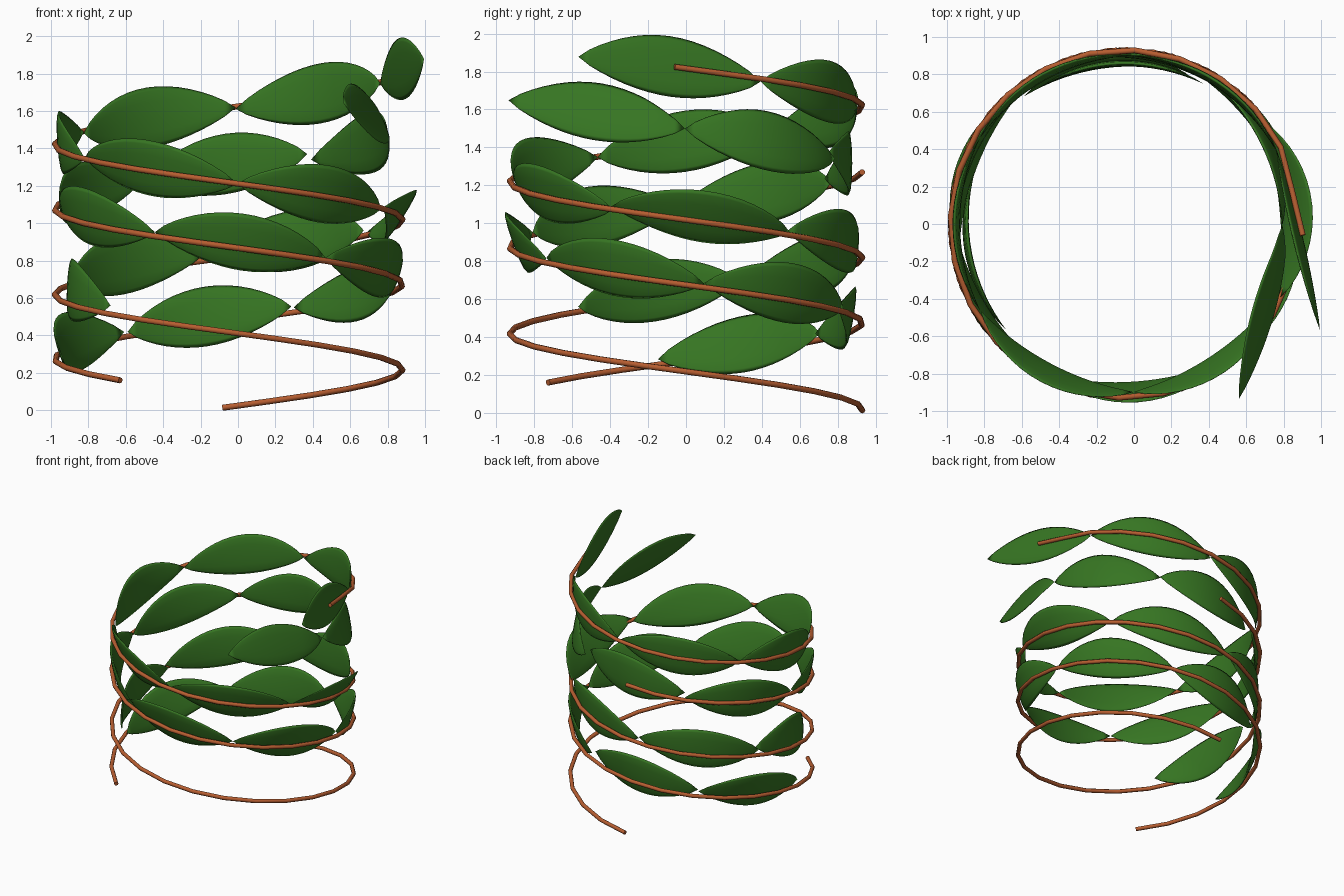
import bpy, bmesh
from math import sin, cos, pi, radians
from mathutils import Vector

old = bpy.data.objects.get("Cube")
if old:
    bpy.data.objects.remove(old)

CENTRE_X = -0.05
RADIUS = 0.93
PITCH = 0.80            # rise per turn
UP = Vector((0, 0, 1))


def material(name, colour):
    mat = bpy.data.materials.new(name)
    mat.use_nodes = True
    mat.diffuse_color = (*colour, 1)
    mat.node_tree.nodes["Principled BSDF"].inputs["Base Color"].default_value = (*colour, 1)
    return mat


GREEN = material("leaf green", (0.037, 0.178, 0.016))
BROWN = material("stem brown", (0.47, 0.11, 0.03))


# Clockwise rising spiral that runs straight on after the angle "tail"
class Spiral:
    def __init__(self, start_angle, start_z, tail, tail_dir, shrink_from=9999):
        self.start_angle, self.start_z = start_angle, start_z
        self.tail, self.tail_dir = tail, Vector(tail_dir).normalized()
        self.shrink_from = shrink_from

    def at(self, t):
        """Point and outward direction after t degrees."""
        s = min(t, self.tail)
        a = radians(self.start_angle - s)
        shrink = max(0, min(1, (s - self.shrink_from) / 55))
        r = RADIUS - 0.06 * shrink
        out = Vector((cos(a), sin(a), 0))
        point = out * r + Vector((CENTRE_X, 0, self.start_z + PITCH * s / 360))
        point.z += 0.025 * shrink
        if t > self.tail:
            d = self.tail_dir
            point += d * radians(t - self.tail) * RADIUS
            out = Vector((-d.y, d.x, 0)).normalized()
        return point, out


# Thin round stem
def stem(name, spiral, first, last, step=15):
    curve = bpy.data.curves.new(name, "CURVE")
    curve.dimensions = "3D"
    curve.bevel_depth = 0.016
    curve.bevel_resolution = 2
    curve.use_fill_caps = True
    count = round((last - first) / step)
    line = curve.splines.new("POLY")
    line.points.add(count)
    for i, p in enumerate(line.points):
        p.co = (*spiral.at(first + (last - first) * i / count)[0], 1)
    curve.materials.append(BROWN)
    bpy.context.collection.objects.link(bpy.data.objects.new(name, curve))


# Pointed, slightly puffed leaf bent along the spiral; lean tips its top outward
def leaf(name, spiral, t0, span, lean, inset, lift,
         rows=16, sides=12, half_width=0.162, puff=0.017):
    bm = bmesh.new()
    tilt = radians(lean)

    def spine(u):
        p, out = spiral.at(t0 + span * u)
        return p - out * (0.03 + inset) + UP * (lift + 0.015 * sin(pi * u)), out

    rings = []
    for i in range(1, rows):
        u = i / rows
        p, out = spine(u)
        across = UP * cos(tilt) + out * sin(tilt)
        normal = out * cos(tilt) - UP * sin(tilt)
        taper = sin(pi * u) ** 0.8
        rings.append([bm.verts.new(p
                      + across * half_width * taper * cos(2 * pi * k / sides)
                      + normal * puff * taper * sin(2 * pi * k / sides))
                      for k in range(sides)])
    base, tip = bm.verts.new(spine(0)[0]), bm.verts.new(spine(1)[0])
    for k in range(sides):
        n = (k + 1) % sides
        for a, b in zip(rings, rings[1:]):
            bm.faces.new((a[k], a[n], b[n], b[k]))
        bm.faces.new((base, rings[0][n], rings[0][k]))
        bm.faces.new((tip, rings[-1][k], rings[-1][n]))
    bmesh.ops.recalc_face_normals(bm, faces=bm.faces)
    for f in bm.faces:
        f.smooth = True
    mesh = bpy.data.meshes.new(name)
    bm.to_mesh(mesh)
    bm.free()
    mesh.materials.append(GREEN)
    bpy.context.collection.objects.link(bpy.data.objects.new(name, mesh))


# Chain of leaves end to end, each with its own lean, inset and lift
def leaf_chain(name, spiral, start, span, poses):
    for i, pose in enumerate(poses):
        leaf(f"{name}_{i + 1}", spiral, start + span * i, span, *pose)


long_spiral = Spiral(90, 0.018, 785, (0.23, -0.95, 0.13))
stem("long_stem", long_spiral, -2, 814)
leaf_chain("long_stem_leaf", long_spiral, 228, 61.8, (
    (-3, 0.05, 0.035), (3, 0, 0.035), (5, 0, 0.025), (33, -0.02, 0.015), (20, 0, 0),
    (20, 0, 0), (4, 0, 0), (5, 0, -0.005), (3, 0, -0.012), (-8, 0, -0.015)))

short_spiral = Spiral(-128.5, 0.16, 606, (-0.26, -0.93, 0.15), shrink_from=540)
stem("short_stem", short_spiral, 0, 499)
leaf_chain("short_stem_leaf", short_spiral, 42, 61.1, (
    (19, 0, 0.03), (9, 0.03, 0.03), (15, 0, 0.025), (20, 0, 0.02), (20, 0, 0.02),
    (14, 0, 0.02), (5, 0, 0.01), (0, 0.04, 0.03), (-10, 0, 0), (-22, 0, 0)))
